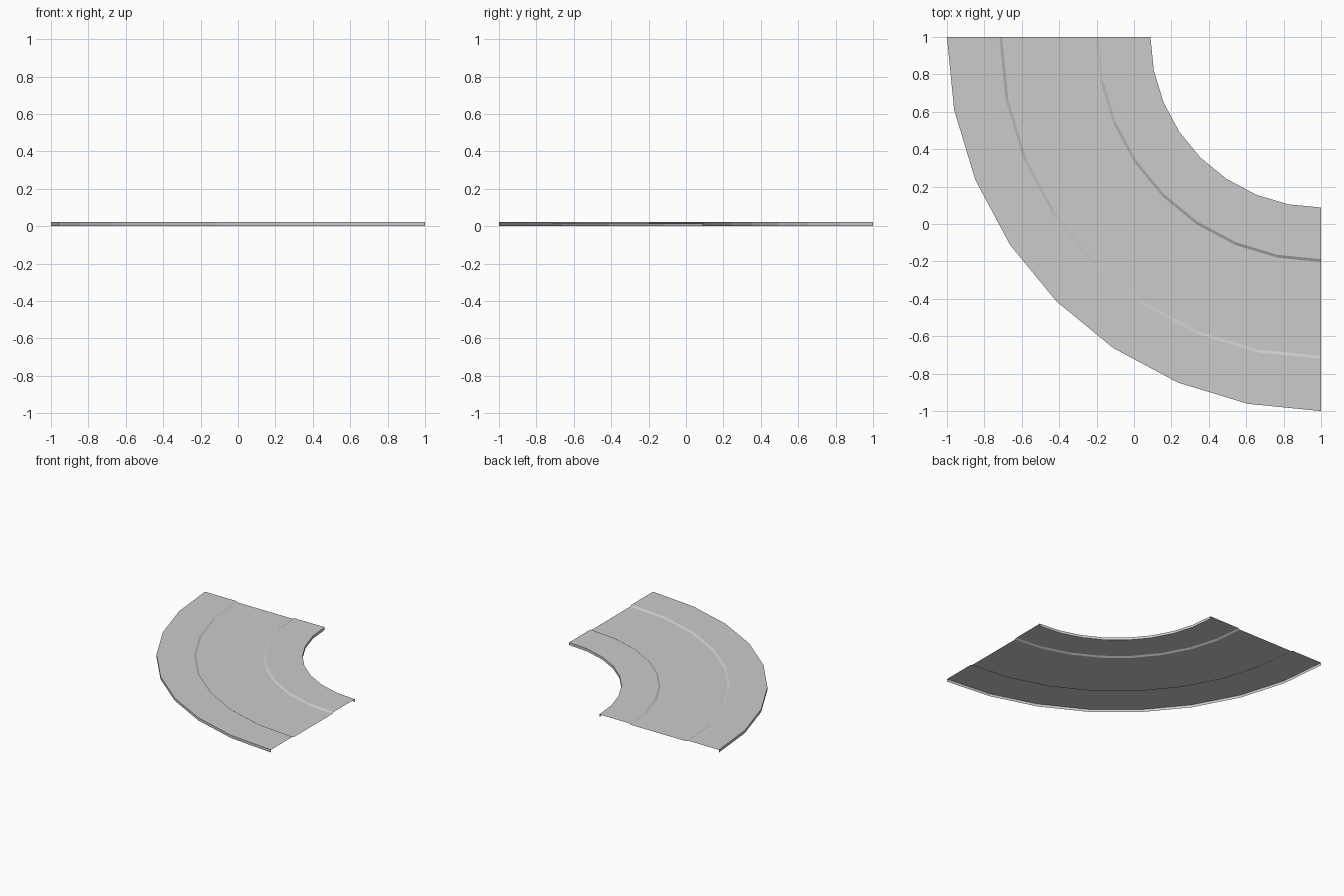
import bpy, bmesh, math
from mathutils import Vector

if "Cube" in bpy.data.objects:
    bpy.data.objects.remove(bpy.data.objects["Cube"])

CENTRE = Vector((1, 1, 0))   # centre of the bend
TOP, ROAD = 0.022, 0.013     # pavement and road heights


def sweep(name, profile, steps=8):
    """Turn a (radius, height) profile through the quarter bend."""
    bm = bmesh.new()
    verts = [bm.verts.new(CENTRE + Vector((-r, 0, z))) for r, z in profile]
    edges = [bm.edges.new(pair) for pair in zip(verts, verts[1:])]
    bmesh.ops.spin(bm, geom=verts + edges, cent=CENTRE, axis=(0, 0, 1),
                   angle=math.pi / 2, steps=steps)
    # upward faces and outward skirts
    bm.normal_update()
    flat = max(bm.faces, key=lambda f: abs(f.normal.z) * f.calc_area())
    if flat.normal.z < 0:
        bmesh.ops.reverse_faces(bm, faces=bm.faces[:])
    mesh = bpy.data.meshes.new(name)
    bm.to_mesh(mesh)
    bm.free()
    obj = bpy.data.objects.new(name, mesh)
    bpy.context.collection.objects.link(obj)
    return obj


# Outer pavement with its hanging side wall and sloped kerb
sweep("outer_pavement", [(2.0, 0), (2.0, TOP), (1.72, TOP)])
sweep("outer_kerb", [(1.72, TOP), (1.705, ROAD)])
# Sunken carriageway
sweep("road", [(1.705, ROAD), (1.203, ROAD)])
# Inner kerb and pavement with its side wall
sweep("inner_kerb", [(1.203, ROAD), (1.188, TOP)])
sweep("inner_pavement", [(1.188, TOP), (0.912, TOP), (0.912, 0)])
